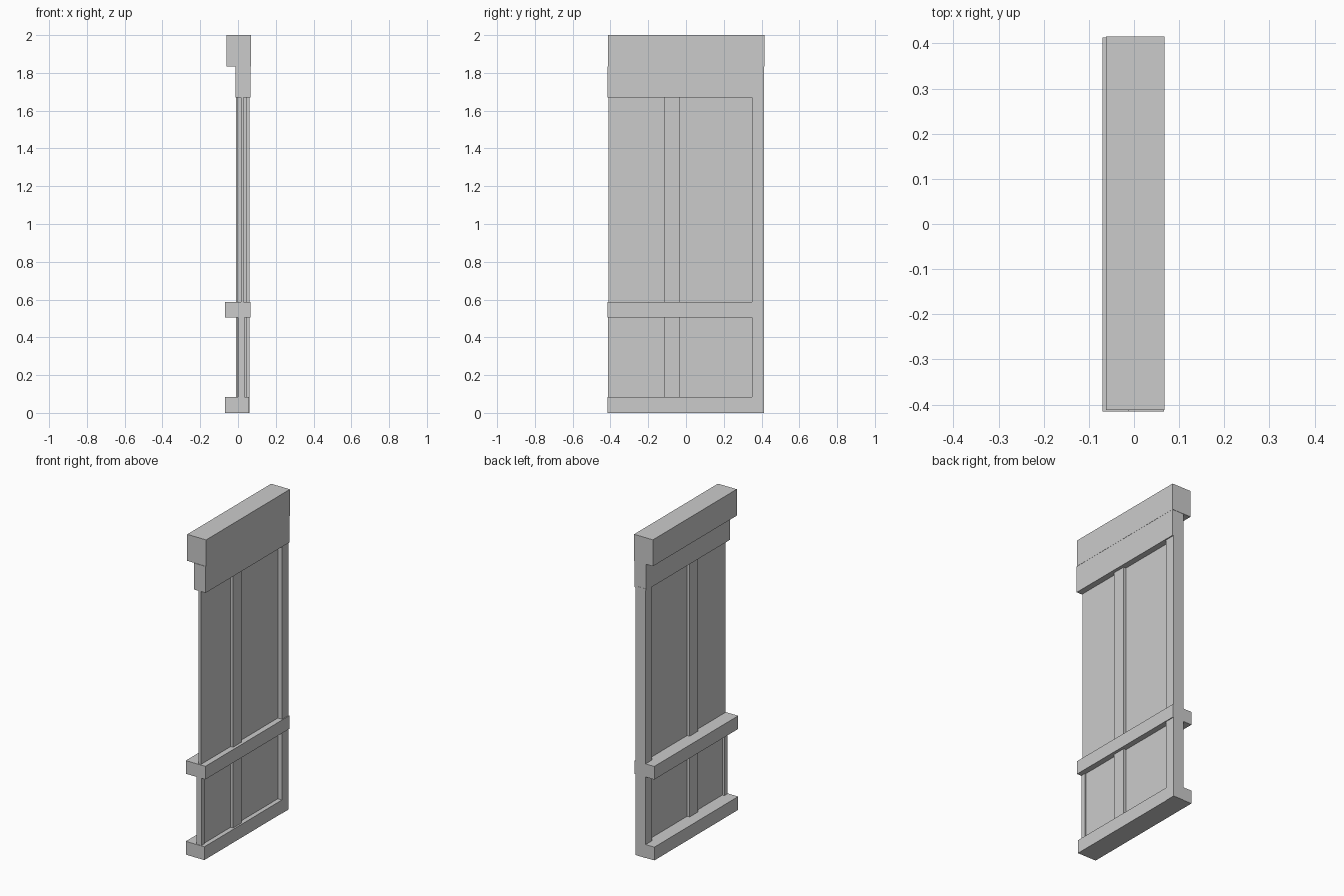
import bpy

if "Cube" in bpy.data.objects:
    bpy.data.objects.remove(bpy.data.objects["Cube"])


def box(name, x, y, z):
    """Axis-aligned box from (min, max) ranges."""
    bpy.ops.mesh.primitive_cube_add(
        size=1, location=[(a + b) / 2 for a, b in (x, y, z)])
    ob = bpy.context.object
    ob.name = name
    ob.scale = [b - a for a, b in (x, y, z)]
    bpy.ops.object.transform_apply(location=False, rotation=False, scale=True)
    return ob


# Stacked header beams
box("top_beam", (-0.062, 0.068), (-0.412, 0.415), (1.835, 2.0))
box("lower_beam", (-0.013, 0.067), (-0.415, 0.413), (1.67, 1.835))

# Horizontal rails
box("middle_rail", (-0.07, 0.065), (-0.415, 0.413), (0.505, 0.587))
box("bottom_rail", (-0.07, 0.058), (-0.415, 0.412), (0.0, 0.083))

# Full-height end post
box("end_post", (-0.01, 0.06), (0.35, 0.414), (0.0, 1.68))

# Thin wall panels and centre stiles, above and below the middle rail
for label, z in (("lower", (0.07, 0.52)), ("upper", (0.57, 1.68))):
    box(label + "_panel", (0.015, 0.03), (-0.41, 0.36), z)
    box(label + "_stile", (-0.002, 0.047), (-0.115, -0.033), z)

# Narrow batten closing the open end of the lower panel
box("lower_end_batten", (0.001, 0.035), (-0.412, -0.38), (0.07, 0.52))
